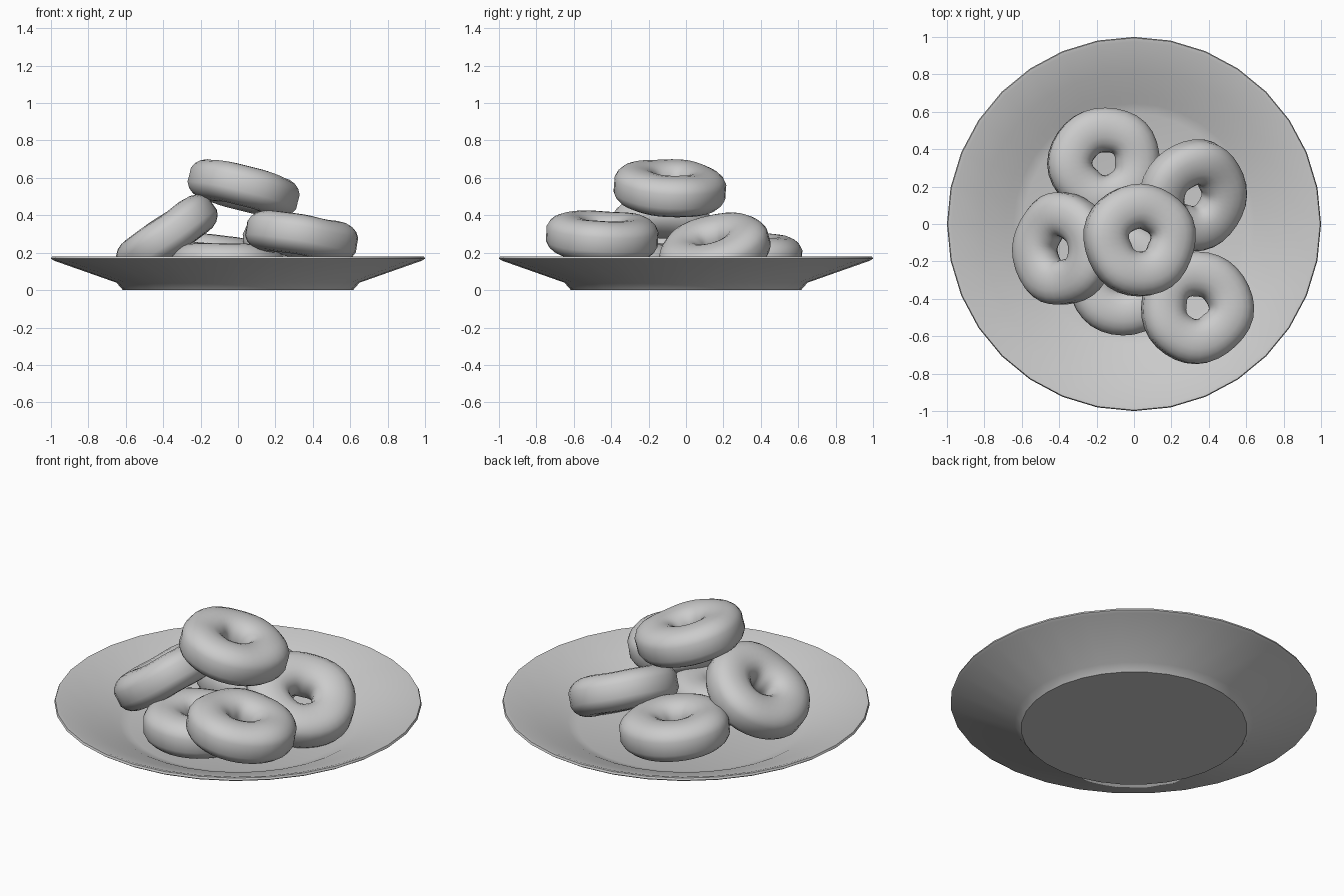
import bpy, bmesh
from math import sin, cos, pi, radians, copysign
from mathutils import Vector

cube = bpy.data.objects.get("Cube")
if cube:
    bpy.data.objects.remove(cube, do_unlink=True)

# One plain colour for everything
grey = bpy.data.materials.new("pale_grey")
grey.use_nodes = True
colour = (0.6, 0.6, 0.6, 1)
grey.diffuse_color = colour
grey.node_tree.nodes["Principled BSDF"].inputs["Base Color"].default_value = colour


def finish(bm, name, angle):
    bmesh.ops.recalc_face_normals(bm, faces=bm.faces)
    mesh = bpy.data.meshes.new(name)
    bm.to_mesh(mesh)
    bm.free()
    mesh.materials.append(grey)
    obj = bpy.data.objects.new(name, mesh)
    bpy.context.collection.objects.link(obj)
    bpy.ops.object.select_all(action='DESELECT')
    obj.select_set(True)
    bpy.context.view_layer.objects.active = obj
    bpy.ops.object.shade_smooth_by_angle(angle=radians(angle))
    return obj


def bridge(bm, a, b):
    for i in range(len(a)):
        j = (i + 1) % len(a)
        bm.faces.new((a[i], a[j], b[j], b[i]))


# Plate: a lathed profile from the underside, round the lip, into the well
profile = [(0.615, 0), (0.65, 0.04), (0.985, 0.158), (1.0, 0.168), (0.995, 0.18),
           (0.975, 0.178), (0.82, 0.118), (0.69, 0.073), (0.645, 0.05), (0.59, 0.032)]
sides = 32
bm = bmesh.new()
rings = [[bm.verts.new((r * cos(2 * pi * i / sides), r * sin(2 * pi * i / sides), z))
          for i in range(sides)] for r, z in profile]
for a, b in zip(rings, rings[1:]):
    bridge(bm, a, b)
bm.faces.new(rings[0])
bm.faces.new(rings[-1])
finish(bm, "plate", 40)


# Ring doughnut: plump squared section, seam round the outside, slight wobble
def doughnut(name, centre, normal, phase):
    major, radial, half_height = 0.183, 0.122, 0.108
    around, section = 32, 20
    bm = bmesh.new()
    loops = []
    for i in range(around):
        u = 2 * pi * i / around
        wobble = 0.004 * sin(3 * u + phase) + 0.003 * sin(5 * u + 2 * phase)
        loop = []
        for k in range(section):
            v = 2 * pi * k / section
            c = copysign(abs(cos(v)) ** 0.88, cos(v))
            s = copysign(abs(sin(v)) ** 0.88, sin(v))
            seam = 0.006 if k == 0 else 0
            r = major + radial * c - seam + wobble
            z = half_height * s + 0.5 * wobble
            loop.append(bm.verts.new((r * cos(u), r * sin(u), z)))
        loops.append(loop)
    for i in range(around):
        bridge(bm, loops[i], loops[(i + 1) % around])
    obj = finish(bm, name, 60)
    obj.location = centre
    obj.rotation_mode = 'QUATERNION'
    obj.rotation_quaternion = Vector((0, 0, 1)).rotation_difference(Vector(normal))


# Pile of doughnuts: name, centre, facing direction
pile = [
    ("top_doughnut", (0.03, -0.085, 0.545), (0.25, 0.07, 1)),
    ("front_left_doughnut", (0.335, -0.445, 0.287), (0.16, 0.05, 1)),
    ("right_doughnut", (-0.38, -0.135, 0.29), (-0.7, 0, 1)),
    ("left_doughnut", (0.315, 0.15, 0.215), (0.45, -0.28, 1)),
    ("back_doughnut", (-0.157, 0.325, 0.185), (0.1, 0.03, 1)),
    ("front_doughnut", (-0.06, -0.295, 0.142), (0.02, 0, 1)),
]
for n, (name, centre, normal) in enumerate(pile):
    doughnut(name, centre, normal, 1.3 * n)
